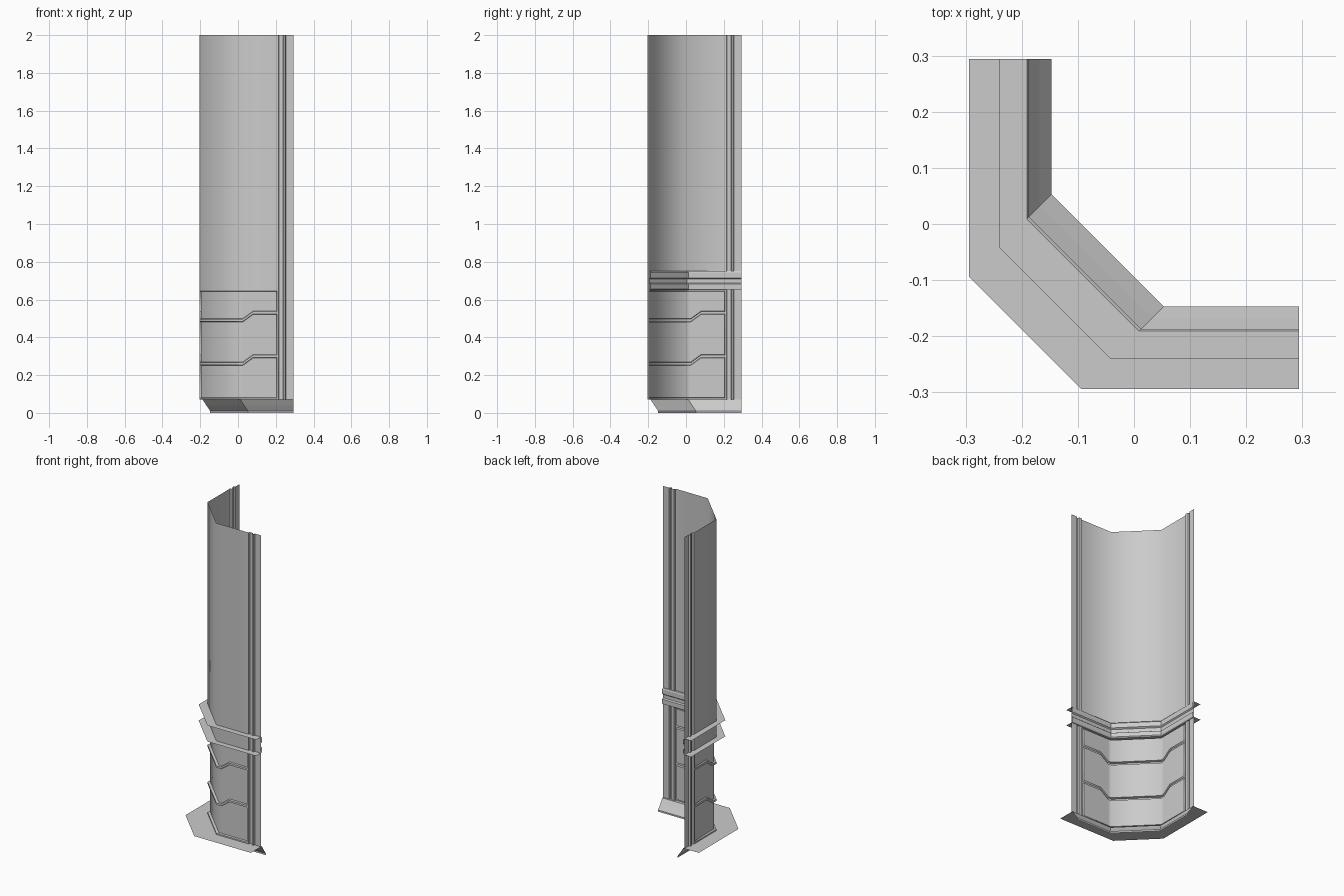
import bpy, math

if "Cube" in bpy.data.objects:
    bpy.data.objects.remove(bpy.data.objects["Cube"])

E = 0.294          # plan end of both straight walls
CHAMFER = 0.2      # corner of a path at depth p lies at (-p, CHAMFER - p)


def sheet(name, rows, smooth=None):
    """Skin rows of half-plan points (t along wall, p depth, z), mirrored about x = y."""
    verts, faces = [], []
    n = len(rows[0]) * 2
    for row in rows:
        verts += [(-p, t, z) for t, p, z in row]
        verts += [(t, -p, z) for t, p, z in reversed(row)]
    for i in range(len(rows) - 1):
        for j in range(n - 1):
            a, b = i * n + j, (i + 1) * n + j
            faces.append((a, b, b + 1, a + 1))
    mesh = bpy.data.meshes.new(name)
    mesh.from_pydata(verts, [], faces)
    ob = bpy.data.objects.new(name, mesh)
    bpy.context.collection.objects.link(ob)
    if smooth:
        bpy.ops.object.select_all(action='DESELECT')
        bpy.context.view_layer.objects.active = ob
        ob.select_set(True)
        bpy.ops.object.shade_smooth_by_angle(angle=math.radians(smooth))
    return ob


def moulding(name, profile):
    """Sweep a (depth, height) profile along the chamfered corner path."""
    return sheet(name, [[(E, p, z), (CHAMFER - p, p, z)] for p, z in profile])


FRONT, BACK = 0.195, 0.205

# Upper wall: smooth chamfered corner
corner = (CHAMFER - BACK, BACK)
sheet("upper_wall", [[(t, p, z) for t, p in [(0.206, BACK), corner]]
                     for z in (0.65, 2.0)], 46)

# Edge columns: full-height strips with vertical grooves, one per wall end
groove = [(E, FRONT), (0.253, FRONT), (0.250, BACK), (0.241, BACK),
          (0.238, FRONT), (0.218, FRONT), (0.215, BACK), (0.206, BACK)]
for side in ("left", "right"):
    verts, faces = [], []
    for z in (0.07, 2.0):
        verts += [(-p, t, z) if side == "left" else (t, -p, z) for t, p in groove]
    n = len(groove)
    for j in range(n - 1):
        f = (j, n + j, n + j + 1, j + 1)
        faces.append(f if side == "left" else f[::-1])
    mesh = bpy.data.meshes.new(side + "_edge_column")
    mesh.from_pydata(verts, [], faces)
    bpy.context.collection.objects.link(bpy.data.objects.new(side + "_edge_column", mesh))

# Lower panel: two stepped grooves that dip across the chamfer
levels = [(0.07, BACK, 0), (0.078, BACK, 0), (0.081, FRONT, 0)]
for zc in (0.26, 0.49):
    levels += [(zc - 0.009, FRONT, 1), (zc - 0.006, BACK, 1),
               (zc + 0.006, BACK, 1), (zc + 0.009, FRONT, 1)]
levels += [(0.642, FRONT, 0), (0.645, BACK, 0), (0.65, BACK, 0)]
rows = []
for z, p, rib in levels:
    up = z + 0.04 * rib
    rows.append([(0.206, BACK, up), (0.203, p, up), (0.08, p, up),
                 (0.025, p, z), (CHAMFER - p, p, z)])
sheet("lower_panel", rows, 46)

# Rail between lower panel and upper wall, with flanges running behind the wall
moulding("middle_rail", [
    (0.241, 0.65), (0.191, 0.65), (0.187, 0.656), (0.187, 0.682), (0.194, 0.688),
    (0.194, 0.709), (0.187, 0.715), (0.187, 0.744), (0.191, 0.75), (0.241, 0.75)])

# Sloped skirting with wide flange behind
moulding("skirting", [
    (0.147, 0.0), (0.147, 0.01), (0.168, 0.04), (0.187, 0.07), (0.241, 0.07), (E, 0.07)])
